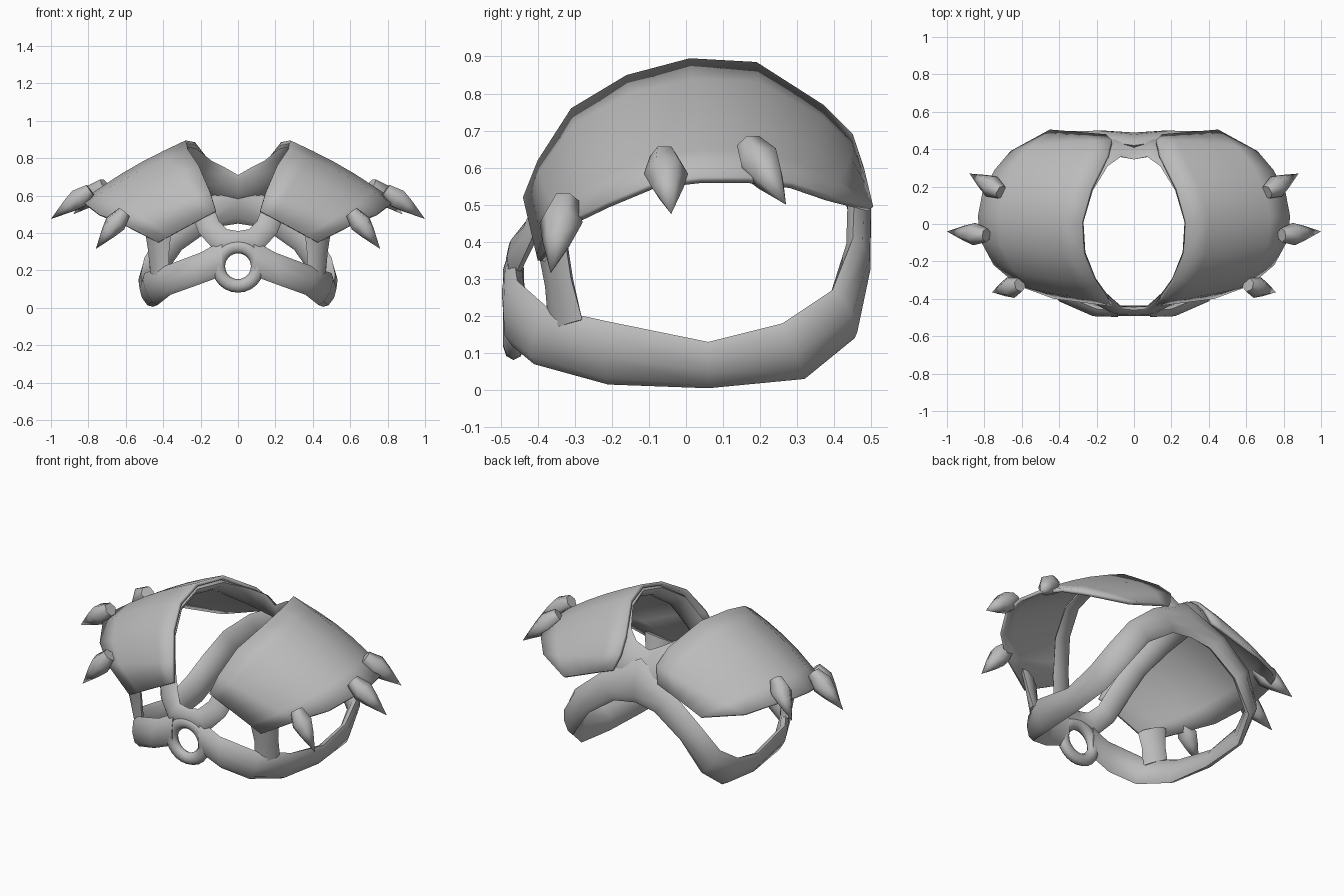
import bpy, bmesh, math
from mathutils import Vector

if "Cube" in bpy.data.objects:
    bpy.data.objects.remove(bpy.data.objects["Cube"], do_unlink=True)

grey = bpy.data.materials.new("plain_grey")
grey.use_nodes = True
grey.diffuse_color = (0.5, 0.5, 0.5, 1)
grey.node_tree.nodes["Principled BSDF"].inputs["Base Color"].default_value = (0.5, 0.5, 0.5, 1)


def finish(name, bm, thickness=0, recalc=True, mirror=True, angle=60):
    """Turn a bmesh into a smooth shaded, mirrored object."""
    if recalc:
        bmesh.ops.recalc_face_normals(bm, faces=bm.faces)
    mesh = bpy.data.meshes.new(name)
    bm.to_mesh(mesh)
    bm.free()
    obj = bpy.data.objects.new(name, mesh)
    bpy.context.collection.objects.link(obj)
    mesh.materials.append(grey)
    bpy.ops.object.select_all(action='DESELECT')
    obj.select_set(True)
    bpy.context.view_layer.objects.active = obj
    bpy.ops.object.shade_smooth_by_angle(angle=math.radians(angle))
    if thickness:
        mod = obj.modifiers.new("thickness", 'SOLIDIFY')
        mod.thickness = thickness
        mod.offset = -1
    if mirror:
        obj.modifiers.new("mirror", 'MIRROR').merge_threshold = 0.0005


def bridge(bm, rings):
    for r, s in zip(rings, rings[1:]):
        for k in range(len(r)):
            n = (k + 1) % len(r)
            bm.faces.new((r[k], r[n], s[n], s[k]))


def strap(name, stations, thick=0.032, sides=8):
    """Sweep a flat oval section along pairs of opposite edge points."""
    bm = bmesh.new()
    pairs = [(Vector(a), Vector(b)) for a, b in stations]
    mids = [(a + b) / 2 for a, b in pairs]
    rings = []
    for i, (a, b) in enumerate(pairs):
        along = mids[min(i + 1, len(mids) - 1)] - mids[max(i - 1, 0)]
        if a.x == 0 and b.x == 0:
            along = Vector((1 if i == 0 else -1, 0, 0))
        out = along.cross(b - a).normalized() * thick
        ring = []
        for k in range(sides):
            t = 2 * math.pi * k / sides
            p = mids[i] + (b - a) / 2 * math.cos(t) + out * math.sin(t)
            ring.append(bm.verts.new(p))
        rings.append(ring)
    bridge(bm, rings)
    for ring, pair in ((rings[0], pairs[0]), (rings[-1], pairs[-1])):
        if pair[0].x or pair[1].x:
            bm.faces.new(ring)
    finish(name, bm)


# Shoulder pads: a curved shell between a neck edge and an outer edge
neck_edge = [(.12, -.44, .52), (.15, -.40, .62), (.21, -.31, .76), (.27, -.16, .85), (.28, .01, .895),
             (.23, .19, .885), (.14, .37, .77), (.12, .45, .69), (.15, .48, .60)]
outer_edge = [(.43, -.40, .35), (.62, -.33, .45), (.75, -.22, .505), (.82, -.09, .56), (.835, .04, .575),
              (.81, .17, .575), (.745, .29, .56), (.66, .39, .525), (.45, .505, .495)]
bm = bmesh.new()
rows = []
steps = 5
for i, (a, b) in enumerate(zip(neck_edge, outer_edge)):
    a, b = Vector(a), Vector(b)
    row = []
    for j in range(steps + 1):
        t = j / steps
        p = a.lerp(b, t)
        swell = math.sin(math.pi * t) * math.sin(math.pi * i / (len(neck_edge) - 1))
        p += Vector((0.01, p.y * 0.11, 0.015)) * swell
        row.append(bm.verts.new(p))
    rows.append(row)
for r, s in zip(rows, rows[1:]):
    for j in range(steps):
        bm.faces.new((r[j], r[j + 1], s[j + 1], s[j]))
finish("shoulder_pads", bm, thickness=0.02, recalc=False)

# Long straps from the chest, under the arms and up to the middle of the back
strap("under_arm_straps", [
    ((.085, -.465, .17), (.085, -.465, .36)), ((.22, -.47, .12), (.20, -.455, .295)),
    ((.36, -.41, .07), (.40, -.37, .22)), ((.43, -.21, .015), (.50, -.21, .185)),
    ((.455, .06, .005), (.515, .06, .13)), ((.46, .32, .03), (.52, .26, .18)),
    ((.42, .455, .14), (.50, .395, .27)), ((.30, .48, .31), (.41, .45, .41)),
    ((.13, .48, .43), (.245, .455, .55)), ((0, .475, .45), (0, .42, .69))])

# Bands from the chest, over the shoulders under the pads, to the middle of the back
strap("shoulder_bands", [
    ((0, -.465, .30), (0, -.46, .41)), ((.12, -.465, .30), (.06, -.455, .42)),
    ((.21, -.42, .40), (.10, -.415, .46)), ((.25, -.375, .50), (.14, -.38, .56)),
    ((.31, -.285, .665), (.205, -.29, .725)), ((.36, -.145, .765), (.26, -.15, .82)),
    ((.375, .01, .805), (.27, .01, .862)), ((.325, .18, .795), (.22, .18, .85)),
    ((.25, .36, .67), (.14, .31, .785)), ((.13, .45, .59), (.07, .36, .75)),
    ((0, .46, .55), (0, .345, .71))], thick=0.023)

# Struts from the straps up to the front corner of each pad
strap("pad_struts", [
    ((.37, -.37, .16), (.47, -.28, .19)), ((.37, -.375, .28), (.48, -.31, .30)),
    ((.36, -.395, .38), (.50, -.33, .43))], thick=0.025)

# Chest ring
bm = bmesh.new()
rings = []
for i in range(24):
    a = 2 * math.pi * i / 24
    ring = []
    for k in range(8):
        b = 2 * math.pi * k / 8
        r = 0.105 + 0.036 * math.cos(b)
        ring.append(bm.verts.new((r * math.cos(a), -0.465 + 0.028 * math.sin(b), 0.222 + r * math.sin(a))))
    rings.append(ring)
bridge(bm, rings + rings[:1])
finish("chest_ring", bm, mirror=False)

# Spikes along the outer edge of the pads
spikes = {"front_spikes": ((.61, -.325, .51), (.76, -.365, .315)),
          "side_spikes": ((.79, -.06, .63), (1.0, -.04, .475)),
          "rear_spikes": ((.71, .17, .66), (.88, .27, .50))}
for name, (base, tip) in spikes.items():
    base, tip = Vector(base), Vector(tip)
    turn = (tip - base).to_track_quat('Z', 'Y')
    bm = bmesh.new()
    rings = []
    for t, radius in ((0, .038), (.3, .06), (.55, .042)):
        rings.append([bm.verts.new(base.lerp(tip, t) + turn @ Vector(
            (radius * math.cos(k * math.pi / 3), radius * math.sin(k * math.pi / 3), 0))) for k in range(6)])
    bridge(bm, rings)
    bm.faces.new(rings[0])
    point = bm.verts.new(tip)
    for k in range(6):
        bm.faces.new((rings[-1][k], rings[-1][(k + 1) % 6], point))
    finish(name, bm, angle=65)
